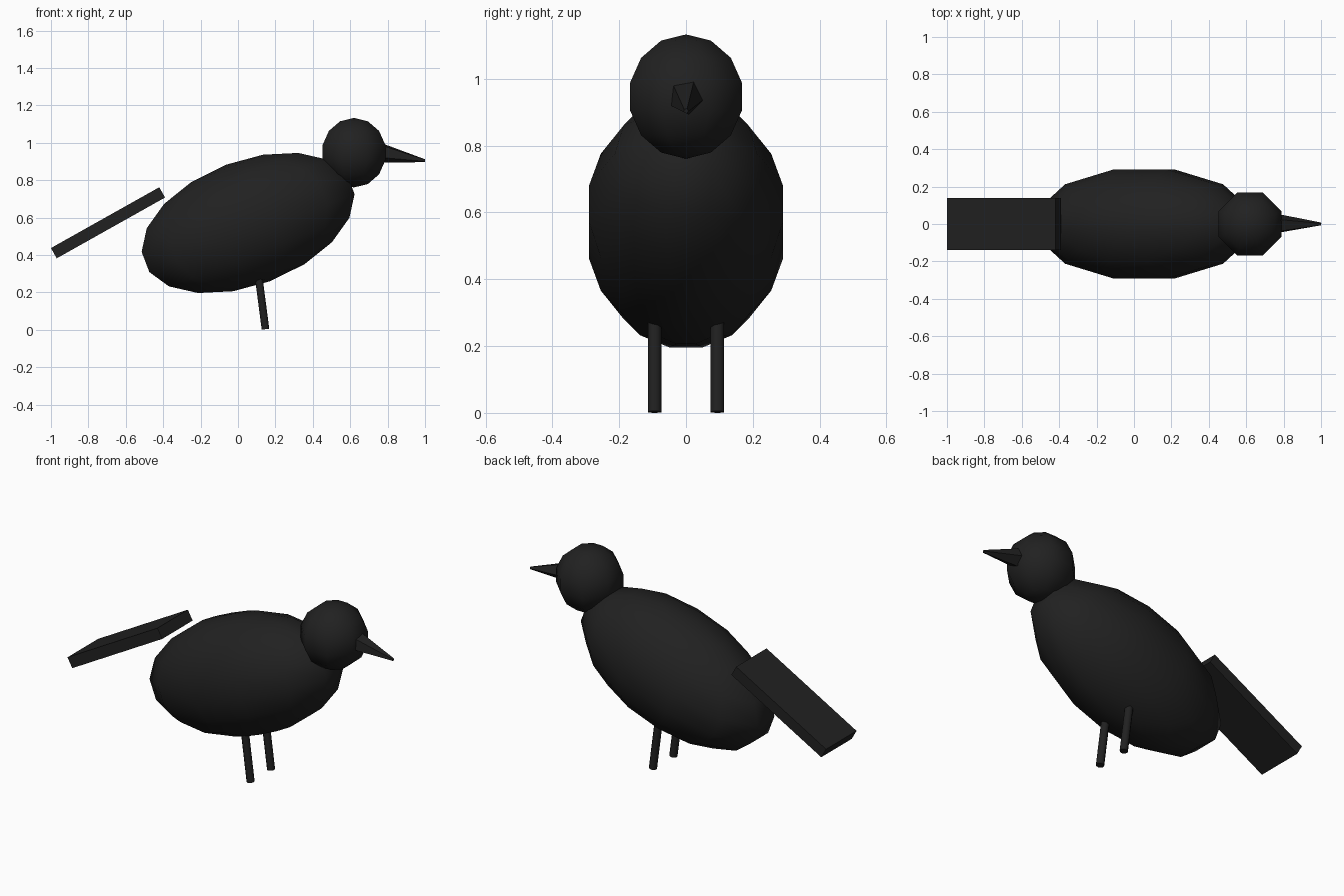
import bpy, bmesh
from math import radians, atan2
from mathutils import Matrix, Vector

old = bpy.data.objects.get("Cube")
if old:
    bpy.data.objects.remove(old, do_unlink=True)

black = bpy.data.materials.new("soft_black")
black.use_nodes = True
color = (0.015, 0.015, 0.015, 1)
black.diffuse_color = color
bsdf = next(n for n in black.node_tree.nodes if n.type == 'BSDF_PRINCIPLED')
bsdf.inputs["Base Color"].default_value = color


def finish(name, bm, smooth):
    mesh = bpy.data.meshes.new(name)
    bm.to_mesh(mesh)
    bm.free()
    mesh.materials.append(black)
    obj = bpy.data.objects.new(name, mesh)
    bpy.context.collection.objects.link(obj)
    if smooth:
        bpy.ops.object.select_all(action='DESELECT')
        obj.select_set(True)
        bpy.context.view_layer.objects.active = obj
        bpy.ops.object.shade_smooth_by_angle(angle=radians(smooth))
    return obj


def ball(name, center, radii, segments, rings, pitch=0):
    # Low-poly ellipsoid with flat sides facing the axes, nose raised by pitch
    bm = bmesh.new()
    place = (Matrix.Translation(center) @ Matrix.Rotation(radians(-pitch), 4, 'Y')
             @ Matrix.Diagonal((*radii, 1)) @ Matrix.Rotation(radians(180 / segments), 4, 'Z'))
    bmesh.ops.create_uvsphere(bm, u_segments=segments, v_segments=rings, radius=1, matrix=place)
    return finish(name, bm, 60)


def rod(name, start, end, r1, r2, sides, spin=0, smooth=60):
    # Tapered rod between two points
    start, end = Vector(start), Vector(end)
    axis = end - start
    pitch = atan2(axis.x, axis.z)
    bm = bmesh.new()
    place = (Matrix.Translation((start + end) / 2) @ Matrix.Rotation(pitch, 4, 'Y')
             @ Matrix.Rotation(radians(spin), 4, 'Z'))
    bmesh.ops.create_cone(bm, cap_ends=True, segments=sides, radius1=r1, radius2=r2,
                          depth=axis.length, matrix=place)
    return finish(name, bm, smooth)


# Body and head
ball("body", (0.054, 0, 0.571), (0.617, 0.305, 0.333), 12, 9, pitch=20.8)
ball("head", (0.62, 0, 0.947), (0.186, 0.186, 0.186), 8, 7)

# Beak: local x points down after tilting, so spin sets the lower corner
rod("beak", (0.72, 0, 0.955), (1.0, 0, 0.904), 0.064, 0.008, 5, spin=-8, smooth=30)

# Legs
for side, y in (("left", 0.094), ("right", -0.094)):
    rod(side + "_leg", (0.147, y, 0.003), (0.095, y, 0.4), 0.022, 0.022, 8, spin=22.5)

# Flat slab tail sloping down and back
bm = bmesh.new()
bmesh.ops.create_cube(bm, size=1, matrix=Matrix.Translation((-0.695, 0, 0.572))
                      @ Matrix.Rotation(radians(-29.3), 4, 'Y')
                      @ Matrix.Diagonal((0.664, 0.28, 0.063, 1)))
finish("tail", bm, 0)
